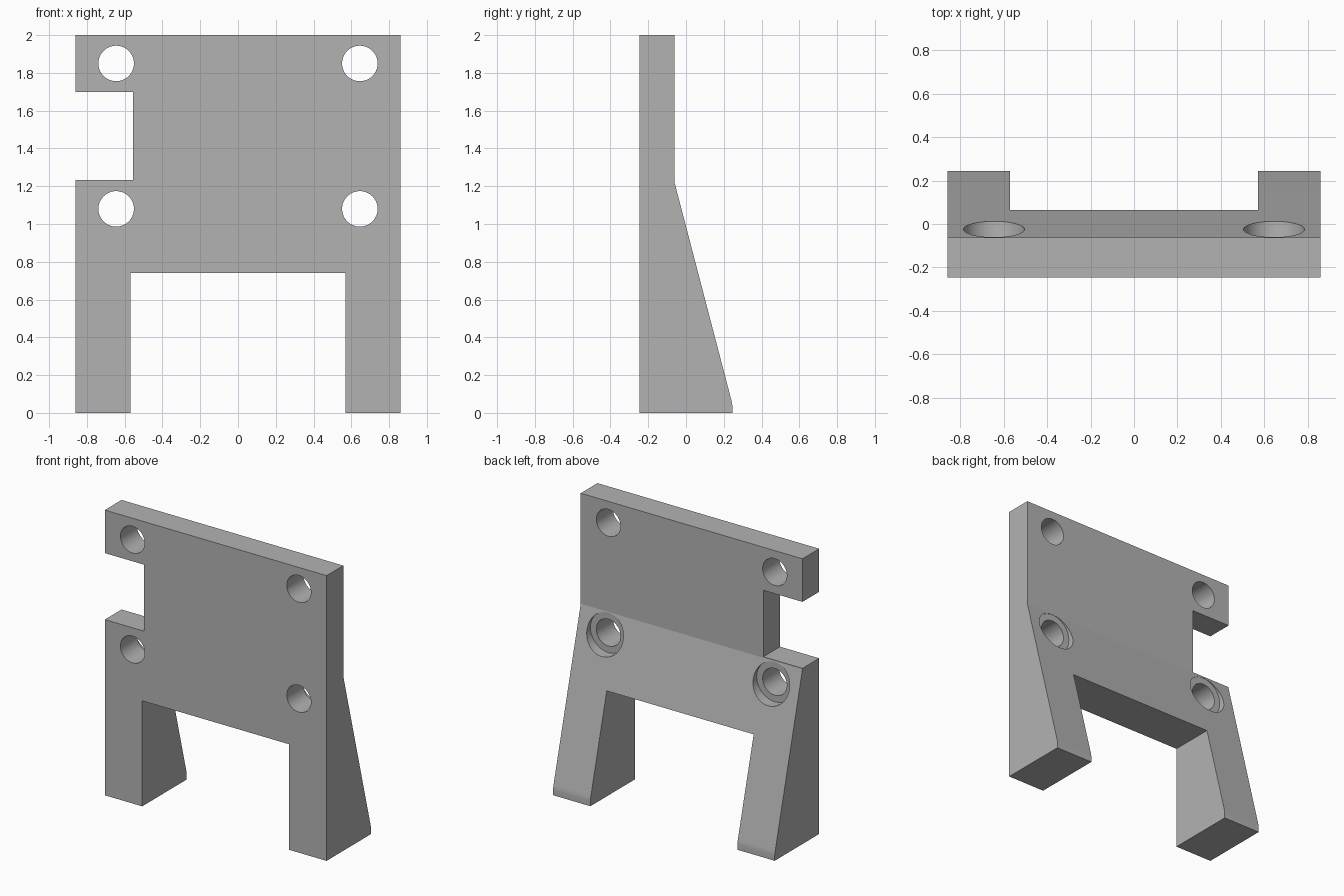
import bpy
import bmesh
import math

cube = bpy.data.objects.get("Cube")
if cube:
    bpy.data.objects.remove(cube, do_unlink=True)

HALF_WIDTH = 0.86
HOLE_X = 0.645

grey = bpy.data.materials.new("plain grey")
grey.use_nodes = True
colour = (0.45, 0.45, 0.45, 1)
grey.diffuse_color = colour
grey.node_tree.nodes["Principled BSDF"].inputs["Base Color"].default_value = colour


def box(name, x, y, z):
    """Box from (low, high) pairs on each axis."""
    bpy.ops.mesh.primitive_cube_add(size=1, location=[sum(p) / 2 for p in (x, y, z)])
    ob = bpy.context.object
    ob.name = name
    ob.scale = [p[1] - p[0] for p in (x, y, z)]
    return ob


def bore(name, x, z, radius, y):
    """Cylinder along y between the (low, high) pair."""
    bpy.ops.mesh.primitive_cylinder_add(
        vertices=64, radius=radius, depth=y[1] - y[0],
        location=(x, sum(y) / 2, z), rotation=(math.pi / 2, 0, 0))
    ob = bpy.context.object
    ob.name = name
    return ob


# Bracket body: side profile with thickened foot, extruded across the width
profile = [(-0.247, 0), (0.245, 0), (0.245, 0.04), (0.243, 0.055), (0.239, 0.072),
           (-0.062, 1.225), (-0.062, 2), (-0.247, 2)]
bm = bmesh.new()
side = bm.faces.new([bm.verts.new((-HALF_WIDTH, y, z)) for y, z in profile])
extruded = bmesh.ops.extrude_face_region(bm, geom=[side])["geom"]
bmesh.ops.translate(bm, vec=(2 * HALF_WIDTH, 0, 0),
                    verts=[v for v in extruded if isinstance(v, bmesh.types.BMVert)])
bmesh.ops.recalc_face_normals(bm, faces=bm.faces)
mesh = bpy.data.meshes.new("bracket_plate")
bm.to_mesh(mesh)
bm.free()
plate = bpy.data.objects.new("bracket_plate", mesh)
bpy.context.collection.objects.link(plate)
mesh.materials.append(grey)

# Gap between the legs and notch in the right edge
cutters = [box("leg_gap", (-0.57, 0.57), (-1, 1), (-0.5, 0.74)),
           box("side_notch", (-1.5, -0.557), (-1, 1), (1.232, 1.698))]

# Bolt holes, with counterbores behind the lower pair
for x in (-HOLE_X, HOLE_X):
    for z in (1.08, 1.85):
        cutters.append(bore("bolt_hole", x, z, 0.094, (-1, 1)))
    cutters.append(bore("counterbore", x, 1.08, 0.14, (-0.062, 0.5)))

# Apply every cut to the plate
bpy.ops.object.select_all(action="DESELECT")
bpy.context.view_layer.objects.active = plate
plate.select_set(True)
for cutter in cutters:
    cutter.hide_render = True
    cut = plate.modifiers.new(cutter.name, "BOOLEAN")
    cut.operation = "DIFFERENCE"
    cut.solver = "EXACT"
    cut.object = cutter
    bpy.ops.object.modifier_apply(modifier=cut.name)
for cutter in cutters:
    bpy.data.objects.remove(cutter, do_unlink=True)

bpy.ops.object.shade_smooth_by_angle(angle=math.radians(12))
